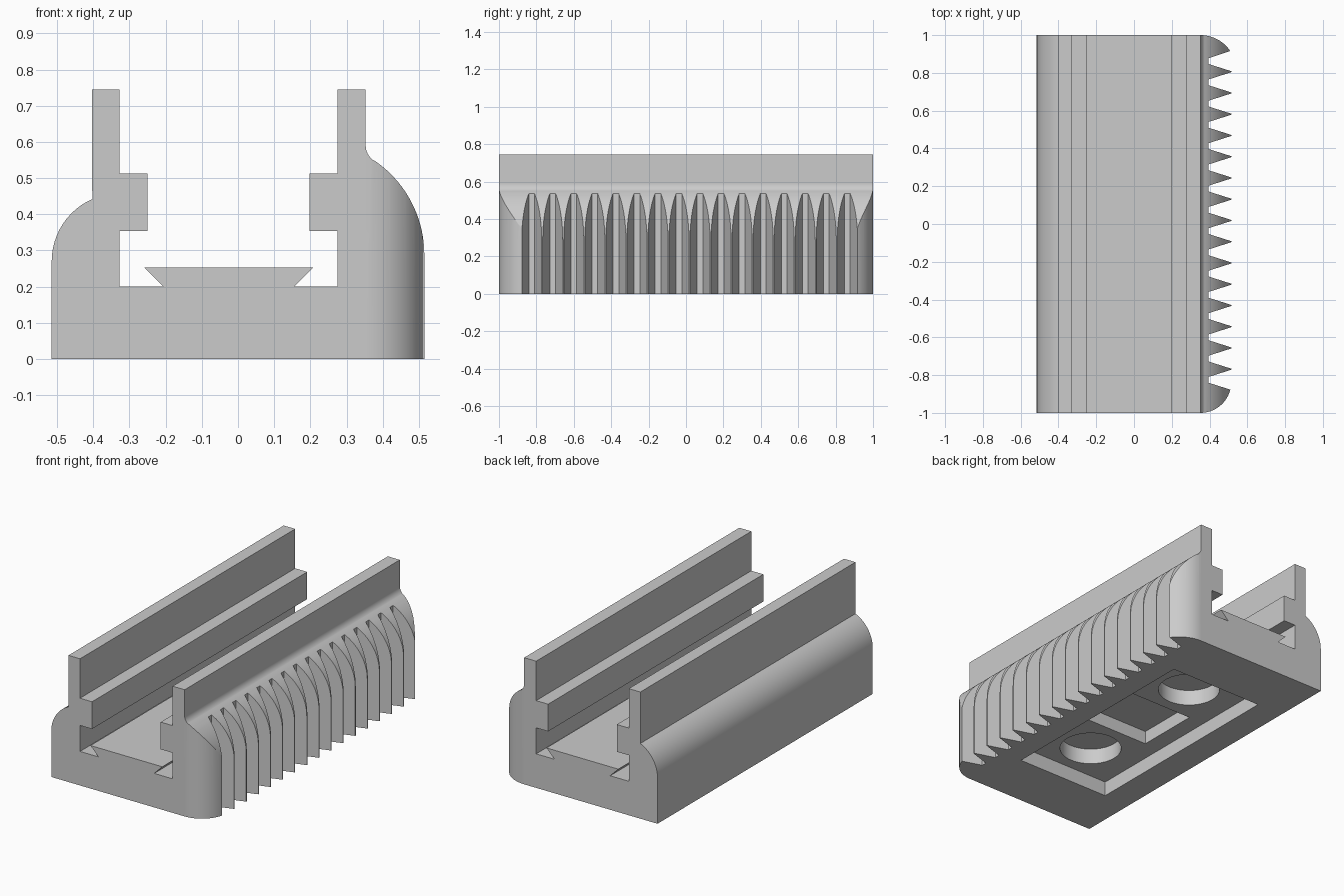
import bpy, bmesh, math

if "Cube" in bpy.data.objects:
    bpy.data.objects.remove(bpy.data.objects["Cube"])

grey = bpy.data.materials.new("plain_grey")
grey.diffuse_color = (0.6, 0.6, 0.6, 1)
grey.use_nodes = True
grey.node_tree.nodes["Principled BSDF"].inputs["Base Color"].default_value = grey.diffuse_color


def arc(cx, cy, r, a0, a1, n):
    """Points on an arc, angles in degrees."""
    return [(cx + r * math.cos(math.radians(a0 + (a1 - a0) * i / n)),
             cy + r * math.sin(math.radians(a0 + (a1 - a0) * i / n)))
            for i in range(n + 1)]


def prism(name, points, lo, hi, axis):
    """Extrude a 2D outline along 'y' (outline in xz) or 'z' (outline in xy)."""
    def place(p, d):
        return (p[0], d, p[1]) if axis == 'y' else (p[0], p[1], d)
    bm = bmesh.new()
    face = bm.faces.new([bm.verts.new(place(p, lo)) for p in points])
    ext = bmesh.ops.extrude_face_region(bm, geom=[face])
    for v in ext['geom']:
        if isinstance(v, bmesh.types.BMVert):
            v.co['xyz'.index(axis)] = hi
    bmesh.ops.recalc_face_normals(bm, faces=bm.faces[:])
    mesh = bpy.data.meshes.new(name)
    bm.to_mesh(mesh)
    bm.free()
    mesh.materials.append(grey)
    obj = bpy.data.objects.new(name, mesh)
    bpy.context.collection.objects.link(obj)
    return obj


def boolean(target, cutter, operation):
    """Apply a boolean and delete the cutter."""
    bpy.context.view_layer.objects.active = target
    mod = target.modifiers.new("cut", 'BOOLEAN')
    mod.operation = operation
    mod.solver = 'EXACT'
    mod.object = cutter
    bpy.ops.object.modifier_apply(modifier=mod.name)
    bpy.data.objects.remove(cutter)


# Cross-section: left shoulder and rail, dovetail floor, right rail and shoulder
section = [(-0.515, 0)]
section += arc(-0.327, 0.27, 0.188, 180, 113.8, 12)
section += [(-0.403, 0.745), (-0.328, 0.745), (-0.328, 0.513), (-0.25, 0.513),
            (-0.25, 0.353), (-0.328, 0.353), (-0.328, 0.2), (-0.207, 0.2),
            (-0.26, 0.253), (0.208, 0.253), (0.155, 0.2), (0.275, 0.2),
            (0.275, 0.353), (0.197, 0.353), (0.197, 0.513), (0.275, 0.513),
            (0.275, 0.745), (0.353, 0.745)]
section += arc(0.403, 0.59, 0.05, 180, 232, 8)
section += arc(0.2, 0.288, 0.315, 55, 0, 18)
section += [(0.515, 0)]
body = prism("ribbed_rail_body", section, -1.1, 1.1, 'y')

# Plan outline: rounded right-hand corners with sixteen grip grooves between
plan = [(-0.7, -1)] + arc(0.352, -0.837, 0.163, -90, -14.2, 12)
grooves = 16
for i in range(grooves):
    y = -0.825 + 0.1125 * i
    if i > 0:
        plan.append((0.518, y - 0.0545))
    plan += [(0.395, y - 0.0155), (0.395, y + 0.0155)]
    if i < grooves - 1:
        plan.append((0.518, y + 0.0545))
plan += arc(0.352, 0.81, 0.19, 33.9, 90, 12) + [(-0.7, 1)]
boolean(body, prism("plan_cutter", plan, -0.5, 1.2, 'z'), 'INTERSECT')


def box(x0, x1, y):
    return [(x0, -y), (x1, -y), (x1, y), (x0, y)]


# Underside recess, central pocket and two round sockets
boolean(body, prism("recess", box(-0.345, 0.265, 0.66), -0.1, 0.087, 'z'), 'DIFFERENCE')
boolean(body, prism("pocket", box(-0.242, 0.168, 0.19), -0.1, 0.165, 'z'), 'DIFFERENCE')
for side in (-1, 1):
    circle = arc(-0.042, side * 0.425, 0.17, 0, 360, 48)[:-1]
    boolean(body, prism("socket", circle, -0.1, 0.18, 'z'), 'DIFFERENCE')

# Smooth the curved shoulders, keep hard edges crisp
body.select_set(True)
bpy.context.view_layer.objects.active = body
bpy.ops.object.shade_smooth_by_angle(angle=math.radians(25))
weighted = body.modifiers.new("weighted_normals", 'WEIGHTED_NORMAL')
weighted.keep_sharp = True
